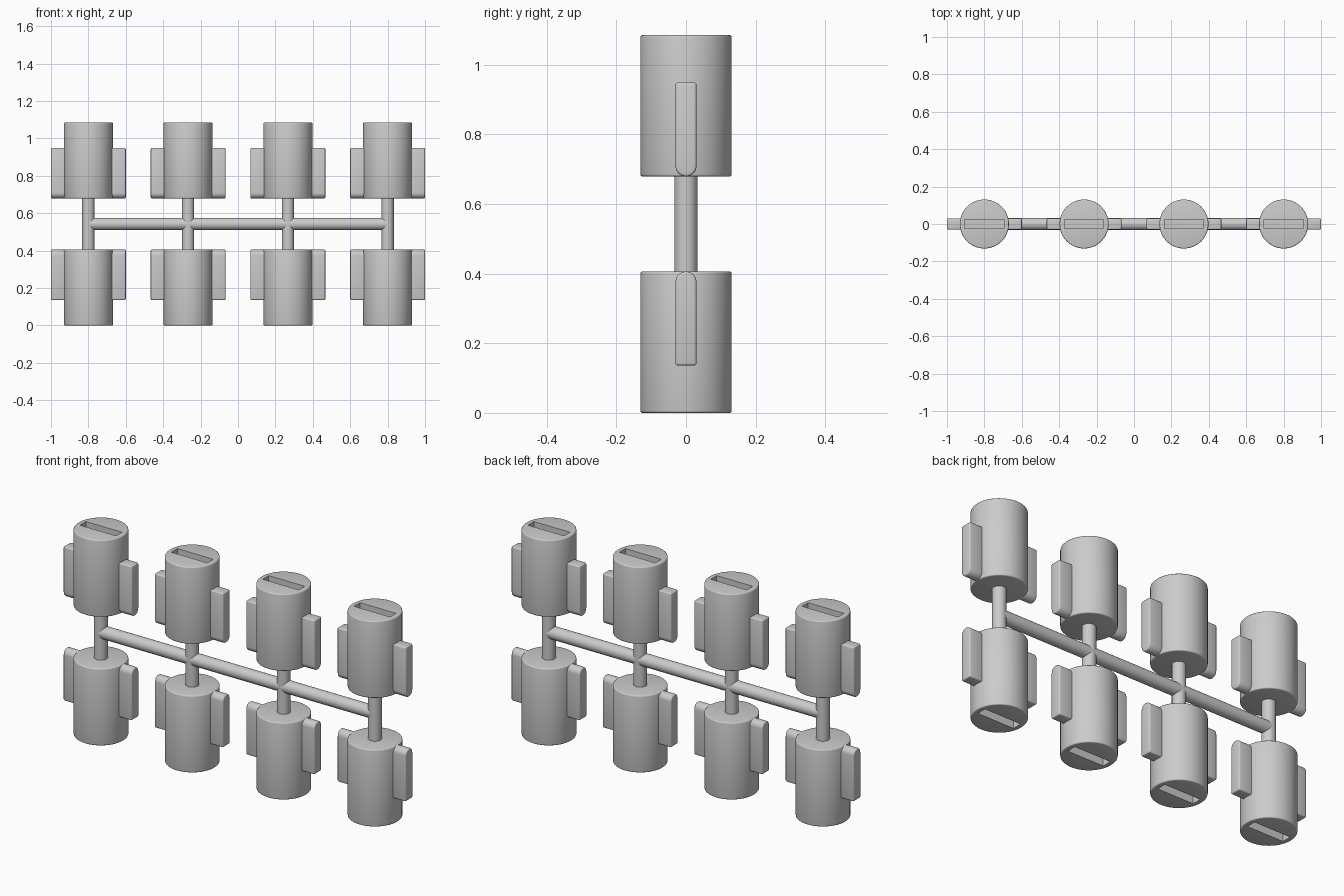
import bpy, bmesh, math
from mathutils import Matrix

if "Cube" in bpy.data.objects:
    bpy.data.objects.remove(bpy.data.objects["Cube"], do_unlink=True)

COLUMNS = [-0.8, -0.267, 0.267, 0.8]
HEIGHT, BODY_H, BODY_R, ROD_R = 1.085, 0.406, 0.131, 0.033

grey = bpy.data.materials.new("moulded grey")
grey.use_nodes = True
grey.diffuse_color = (0.6, 0.6, 0.6, 1)
grey.node_tree.nodes["Principled BSDF"].inputs["Base Color"].default_value = grey.diffuse_color


def add_object(name, mesh, matrix=Matrix()):
    ob = bpy.data.objects.new(name, mesh)
    ob.matrix_world = matrix
    bpy.context.collection.objects.link(ob)
    return ob


def make_mesh(name, bm):
    bmesh.ops.recalc_face_normals(bm, faces=bm.faces[:])
    mesh = bpy.data.meshes.new(name)
    bm.to_mesh(mesh)
    bm.free()
    mesh.materials.append(grey)
    return mesh


def cylinder(name, radius, length, sides):
    bm = bmesh.new()
    bmesh.ops.create_cone(bm, cap_ends=True, segments=sides, radius1=radius,
                          radius2=radius, depth=length)
    return make_mesh(name, bm)


def finish(ob, bevel=0, cutter=None):
    """Round the rims, cut the slot and smooth the curved faces."""
    bpy.ops.object.select_all(action="DESELECT")
    ob.select_set(True)
    bpy.context.view_layer.objects.active = ob
    if bevel:
        mod = ob.modifiers.new("rounded_edges", "BEVEL")
        mod.width, mod.segments, mod.angle_limit = bevel, 3, math.radians(40)
        bpy.ops.object.modifier_apply(modifier=mod.name)
    if cutter:
        mod = ob.modifiers.new("slot", "BOOLEAN")
        mod.operation, mod.solver, mod.object = "DIFFERENCE", "EXACT", cutter
        bpy.ops.object.modifier_apply(modifier=mod.name)
        bpy.data.objects.remove(cutter, do_unlink=True)
    bpy.ops.object.shade_smooth_by_angle(angle=math.radians(35))


# Slot cutter in the outer end of the body
bm = bmesh.new()
bmesh.ops.create_cube(bm, size=1, matrix=Matrix.Translation((0, 0, BODY_H / 2))
                      @ Matrix.Diagonal((0.21, 0.05, 0.24, 1)))
slot = add_object("slot_cutter", make_mesh("slot_cutter", bm))
slot.hide_render = True

# Cylindrical body
body = add_object("body", cylinder("body", BODY_R, BODY_H, 64))
finish(body, 0.006, slot)

# Side fin: round at the inner end, square at the outer end
bm = bmesh.new()
half, fin_len = 0.03, 0.27
outline = [(half, fin_len), (-half, fin_len)]
outline += [(half * math.cos(a), half + half * math.sin(a))
            for a in (math.pi + math.pi * i / 16 for i in range(17))]
face = bm.faces.new([bm.verts.new((0.115, y, z - BODY_H / 2)) for y, z in outline])
out = bmesh.ops.extrude_face_region(bm, geom=[face])
bmesh.ops.translate(bm, vec=(0.085, 0, 0),
                    verts=[v for v in out["geom"] if isinstance(v, bmesh.types.BMVert)])
fin = add_object("fin", make_mesh("fin", bm))
finish(fin, 0.007)

# Vertical stem and long horizontal rod
stem = add_object("stem", cylinder("stem", ROD_R, HEIGHT - 2 * BODY_H + 0.01, 32))
finish(stem)
rod = add_object("cross_rod", cylinder("cross_rod", ROD_R, 1.6, 32),
                 Matrix.Translation((0, 0, HEIGHT / 2)) @ Matrix.Rotation(math.pi / 2, 4, "Y"))
finish(rod)

# Repeat the parts along the rod, upper ones upright and lower ones turned over
for i, x in enumerate(COLUMNS, 1):
    add_object(f"stem_{i}", stem.data, Matrix.Translation((x, 0, HEIGHT / 2)))
    for level, z, turn in (("upper", HEIGHT - BODY_H / 2, 0), ("lower", BODY_H / 2, math.pi)):
        place = Matrix.Translation((x, 0, z)) @ Matrix.Rotation(turn, 4, "X")
        add_object(f"{level}_body_{i}", body.data, place)
        for side, spin in (("left", 0), ("right", math.pi)):
            add_object(f"{level}_{side}_fin_{i}", fin.data, place @ Matrix.Rotation(spin, 4, "Z"))

for template in (body, fin, stem):
    bpy.data.objects.remove(template, do_unlink=True)
